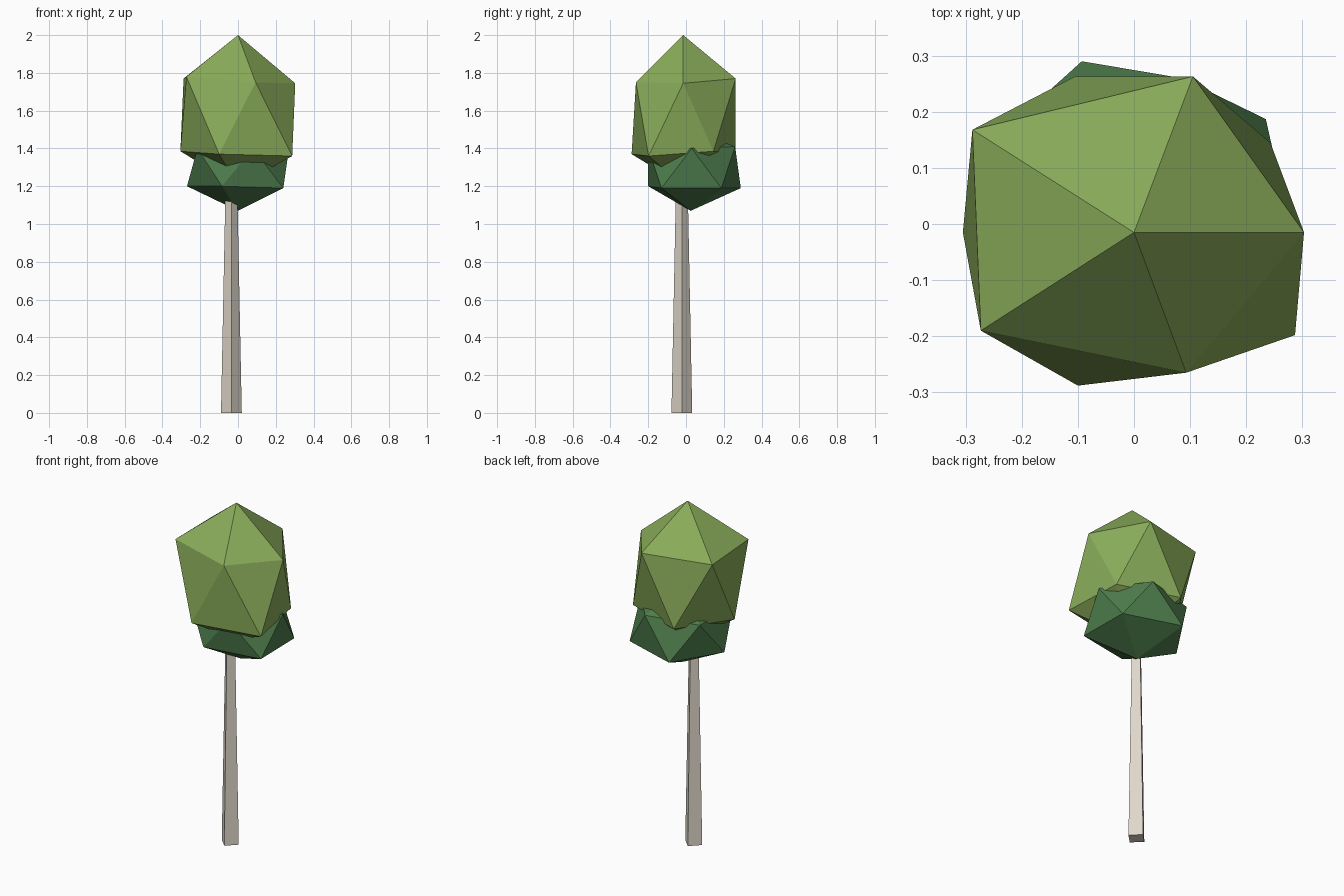
import bpy
import bmesh

cube = bpy.data.objects.get("Cube")
if cube:
    bpy.data.objects.remove(cube, do_unlink=True)


def make_material(name, rgb):
    mat = bpy.data.materials.new(name)
    mat.use_nodes = True
    color = (*rgb, 1.0)
    mat.diffuse_color = color
    mat.node_tree.nodes["Principled BSDF"].inputs["Base Color"].default_value = color
    return mat


def add_crown(name, top, upper, lower, bottom, mat):
    """Irregular twenty-sided crown: two poles and two staggered rings of five."""
    bm = bmesh.new()
    tip = bm.verts.new(top)
    base = bm.verts.new(bottom)
    up = [bm.verts.new(p) for p in upper]
    low = [bm.verts.new(p) for p in lower]
    count = len(up)
    for i in range(count):
        j = (i + 1) % count
        bm.faces.new((tip, up[i], up[j]))
        bm.faces.new((up[i], low[i], up[j]))
        bm.faces.new((up[j], low[i], low[j]))
        bm.faces.new((base, low[j], low[i]))
    bmesh.ops.recalc_face_normals(bm, faces=bm.faces)
    mesh = bpy.data.meshes.new(name)
    bm.to_mesh(mesh)
    bm.free()
    mesh.materials.append(mat)
    obj = bpy.data.objects.new(name, mesh)
    bpy.context.collection.objects.link(obj)
    return obj


leaf_light = make_material("light leaf green", (0.25, 0.41, 0.1))
leaf_dark = make_material("dark leaf green", (0.076, 0.205, 0.073))
bark = make_material("pale bark", (0.74, 0.68, 0.59))

# Tall upper crown
add_crown(
    "upper_crown", (0, -0.015, 2.0),
    [(0.303, -0.015, 1.745), (0.105, 0.263, 1.77), (-0.288, 0.168, 1.77),
     (-0.273, -0.19, 1.78), (0.093, -0.265, 1.75)],
    [(0.243, 0.145, 1.385), (-0.105, 0.263, 1.38), (-0.305, -0.015, 1.385),
     (-0.1, -0.288, 1.37), (0.287, -0.198, 1.36)],
    (0, -0.01, 1.2), leaf_light)

# Squat lower crown tucked beneath it
add_crown(
    "lower_crown", (0, 0.02, 1.5),
    [(0.27, 0.03, 1.4), (0.085, 0.26, 1.41), (-0.215, 0.18, 1.4),
     (-0.215, -0.13, 1.4), (0.08, -0.2, 1.4)],
    [(0.235, 0.187, 1.19), (-0.093, 0.29, 1.19), (-0.27, 0.03, 1.2),
     (-0.085, -0.2, 1.2), (0.24, -0.13, 1.19)],
    (0, 0.025, 1.07), leaf_dark)

# Tapered four-sided trunk
height = 1.2
bpy.ops.mesh.primitive_cone_add(
    vertices=4, radius1=0.055, radius2=0.031, depth=height,
    location=(-0.035, -0.022, height / 2))
trunk = bpy.context.object
trunk.name = "trunk"
trunk.data.materials.append(bark)
